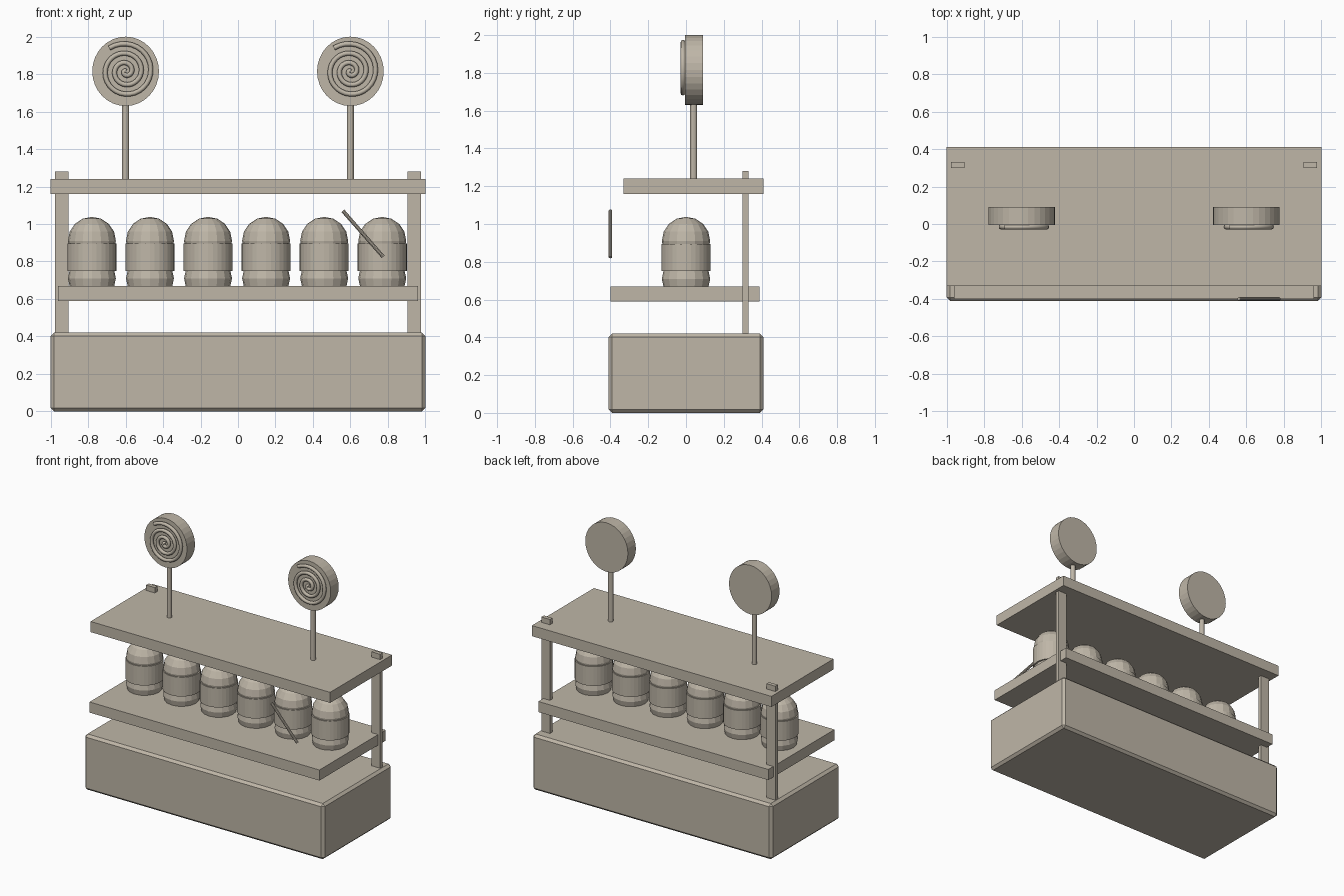
import bpy, math
from mathutils import Vector

cube = bpy.data.objects.get("Cube")
if cube:
    bpy.data.objects.remove(cube, do_unlink=True)

# Single warm stone colour
stone = bpy.data.materials.new("warm_stone")
stone.use_nodes = True
colour = (0.52, 0.47, 0.39, 1)
stone.diffuse_color = colour
stone.node_tree.nodes["Principled BSDF"].inputs["Base Color"].default_value = colour


def finish(name):
    obj = bpy.context.object
    obj.name = name
    obj.data.materials.append(stone)
    return obj


def box(name, low, high, bevel=0):
    low, high = Vector(low), Vector(high)
    bpy.ops.mesh.primitive_cube_add(size=1, location=(low + high) / 2)
    obj = finish(name)
    obj.scale = high - low
    bpy.ops.object.transform_apply(location=False, rotation=False, scale=True)
    if bevel:
        mod = obj.modifiers.new("Bevel", 'BEVEL')
        mod.width = bevel
        mod.segments = 1
    return obj


def rod(name, start, end, radius, sides):
    start, end = Vector(start), Vector(end)
    axis = end - start
    bpy.ops.mesh.primitive_cylinder_add(
        vertices=sides, radius=radius, depth=axis.length, location=(start + end) / 2,
        rotation=axis.to_track_quat('Z', 'Y').to_euler())
    return finish(name)


def ball(name, centre, radius):
    bpy.ops.mesh.primitive_uv_sphere_add(segments=16, ring_count=8, radius=radius, location=centre)
    return finish(name)


def swirl(name, centre, turns, reach, end_angle):
    # Raised candy spiral, growing anticlockwise seen from the front
    curve = bpy.data.curves.new(name, 'CURVE')
    curve.dimensions = '3D'
    curve.bevel_depth = 0.013
    curve.bevel_resolution = 2
    curve.use_fill_caps = True
    line = curve.splines.new('POLY')
    steps = 90
    line.points.add(steps)
    for i, point in enumerate(line.points):
        t = i / steps
        a = end_angle - (1 - t) * turns * math.tau
        point.co = (reach * t * math.cos(a), 0, reach * t * math.sin(a), 1)
    obj = bpy.data.objects.new(name, curve)
    obj.location = centre
    bpy.context.collection.objects.link(obj)
    curve.materials.append(stone)


# Counter, shelf and canopy
box("counter", (-1, -0.41, 0), (1, 0.41, 0.42), 0.018)
box("shelf", (-0.96, -0.4, 0.59), (0.96, 0.39, 0.67))
box("canopy", (-1, -0.33, 1.16), (1, 0.41, 1.24))

# Posts and lollipop signs, mirrored left and right
for side, s in (("left", 1), ("right", -1)):
    xs = sorted((s * 0.905, s * 0.977))
    box(side + "_post", (xs[0], 0.3, 0.4), (xs[1], 0.33, 1.28))

    x = s * 0.6
    rod(side + "_lollipop_stick", (x, 0.04, 1.2), (x, 0.04, 1.68), 0.018, 12)
    disc = rod(side + "_lollipop_disc", (x, 0.09, 1.815), (x, -0.005, 1.815), 1, 32)
    for v in disc.data.vertices:
        v.co.x *= 0.178
        v.co.y *= 0.185
    swirl(side + "_lollipop_swirl", (x, -0.016, 1.815), 3, 0.152, math.radians(125))

# Row of candy jars
for i in range(6):
    x = -0.78 + i * 0.31
    n = str(i + 1)
    rod("jar_body_" + n, (x, 0, 0.75), (x, 0, 0.895), 0.131, 32)
    ball("jar_dome_" + n, (x, 0, 0.91), 0.128)
    ball("jar_base_" + n, (x, 0, 0.71), 0.128).scale.z = 0.92

# Loose candy stick in front of the jars
rod("candy_stick", (0.56, -0.4, 1.07), (0.775, -0.4, 0.825), 0.01, 10)
